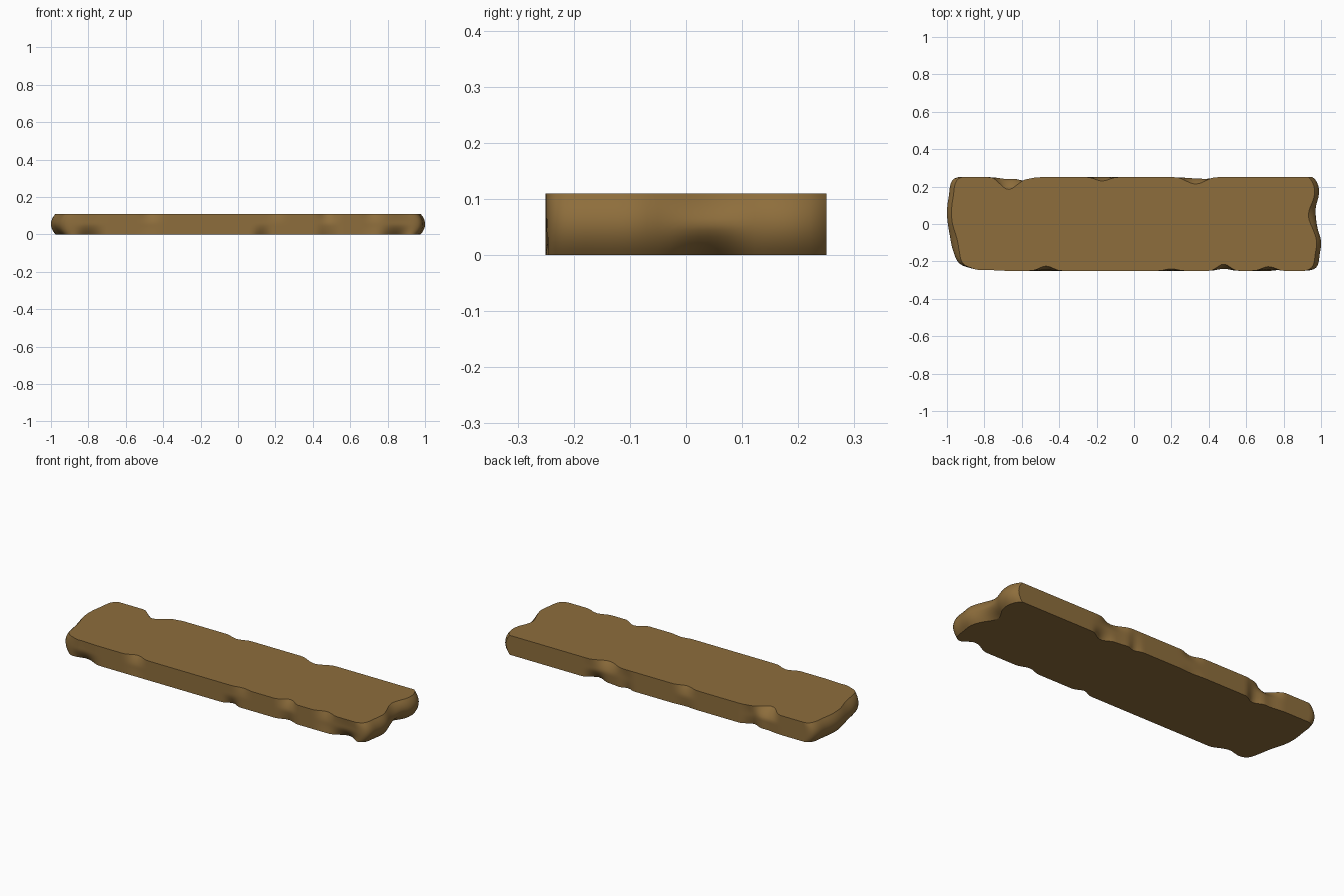
import bpy, bmesh, math
from mathutils import Vector

if "Cube" in bpy.data.objects:
    bpy.data.objects.remove(bpy.data.objects["Cube"])

H, LEVELS, STEPS = 0.11, 10, 24

# widest outline of the worn plank, counter-clockwise from front left
OUTLINE = [(-0.83, -0.25), (-0.4, -0.25), (0, -0.25), (0.4, -0.25), (0.75, -0.25),
           (0.93, -0.25), (0.975, -0.232), (0.993, -0.16), (1.0, -0.09), (0.983, -0.03),
           (0.972, 0.04), (0.972, 0.09), (0.988, 0.155), (0.985, 0.205), (0.955, 0.25),
           (0.8, 0.25), (0.4, 0.25), (0, 0.25), (-0.4, 0.25), (-0.75, 0.25),
           (-0.94, 0.25), (-0.97, 0.235), (-0.99, 0.15), (-1.0, 0.06), (-0.985, -0.06),
           (-0.965, -0.15), (-0.935, -0.21), (-0.88, -0.235)]

# dents in the long edges: side, x, half width, depth at top, at middle, at bottom
DENTS = [(-1, -0.47, 0.08, 0.025, 0.004, 0), (-1, 0.2, 0.07, 0.01, 0, 0),
         (-1, 0.48, 0.075, 0.035, 0.01, 0.02), (-1, 0.72, 0.08, 0.022, 0.006, 0),
         (-1, -0.8, 0.11, 0.005, 0.006, 0.035), (-1, 0.13, 0.06, 0, 0, 0.022),
         (-1, 0.85, 0.11, 0, 0.006, 0.04),
         (1, -0.67, 0.10, 0.065, 0.01, 0.01), (1, -0.58, 0.07, 0.01, 0.018, 0.03),
         (1, -0.17, 0.08, 0.02, 0, 0.005), (1, 0.33, 0.11, 0.036, 0.006, 0.01),
         (1, 0.2, 0.05, 0, 0.006, 0.015), (1, 0.4, 0.08, 0, 0.006, 0.035)]
# dents in the short ends: side, y, half width, depth at top, at middle, at bottom
END_DENTS = [(1, 0.04, 0.09, 0.015, 0, 0.03), (-1, -0.1, 0.12, 0.012, 0, 0.01)]


def spline(points, steps):
    """Closed smooth curve through the points, without overshoot on flat runs."""
    pts, out, n = [Vector(p) for p in points], [], len(points)
    def tangent(i):
        a, b = pts[i] - pts[i - 1], pts[(i + 1) % n] - pts[i]
        return (a.normalized() + b.normalized()).normalized()
    for i in range(n):
        p, q = pts[i], pts[(i + 1) % n]
        length = (q - p).length
        k = max(3, min(steps, int(length / 0.016)))
        ta, tb = tangent(i) * length, tangent((i + 1) % n) * length
        for j in range(k):
            t = j / k
            v = ((2*t**3 - 3*t*t + 1) * p + (t**3 - 2*t*t + t) * ta
                 + (3*t*t - 2*t**3) * q + (t**3 - t*t) * tb)
            v.y = max(-0.25, min(0.25, v.y))
            out.append(v)
    return out


def bump(d, w):
    return 0.5 + 0.5 * math.cos(math.pi * d / w) if abs(d) < w else 0.0


def depth(t, top, mid, bottom):
    u = 2 * t - 1
    return mid + ((top if u > 0 else bottom) - mid) * abs(u) ** 1.5


def worn(p, t):
    x, y = p
    # rounded-over ends
    end = max(0.0, min(1.0, (abs(x) - 0.84) / 0.12))
    nx = x - math.copysign(0.024 * end * abs(2 * t - 1) ** 2, x)
    ny = y
    for side, c, w, a, m, b in DENTS:
        if y * side > 0.2:
            ny -= side * bump(x - c, w) * depth(t, a, m, b)
    for side, c, w, a, m, b in END_DENTS:
        if x * side > 0.9:
            nx -= side * bump(y - c, w) * depth(t, a, m, b)
    return nx, ny, t * H


# plank: stacked outlines, each worn by the dents
bm = bmesh.new()
curve = spline(OUTLINE, STEPS)
rings = [[bm.verts.new(worn(p, k / LEVELS)) for p in curve] for k in range(LEVELS + 1)]
n = len(curve)
for lo, hi in zip(rings, rings[1:]):
    for i in range(n):
        j = (i + 1) % n
        bm.faces.new((lo[i], lo[j], hi[j], hi[i]))
bm.faces.new(rings[-1])
bm.faces.new(rings[0][::-1])
mesh = bpy.data.meshes.new("plank")
bm.to_mesh(mesh)
bm.free()
plank = bpy.data.objects.new("plank", mesh)
bpy.context.collection.objects.link(plank)

# worn brown wood
wood = bpy.data.materials.new("brown_wood")
wood.diffuse_color = (0.27, 0.155, 0.045, 1)
wood.use_nodes = True
wood.node_tree.nodes["Principled BSDF"].inputs["Base Color"].default_value = wood.diffuse_color
mesh.materials.append(wood)

bpy.context.view_layer.objects.active = plank
plank.select_set(True)
bpy.ops.object.shade_smooth_by_angle(angle=math.radians(30))
